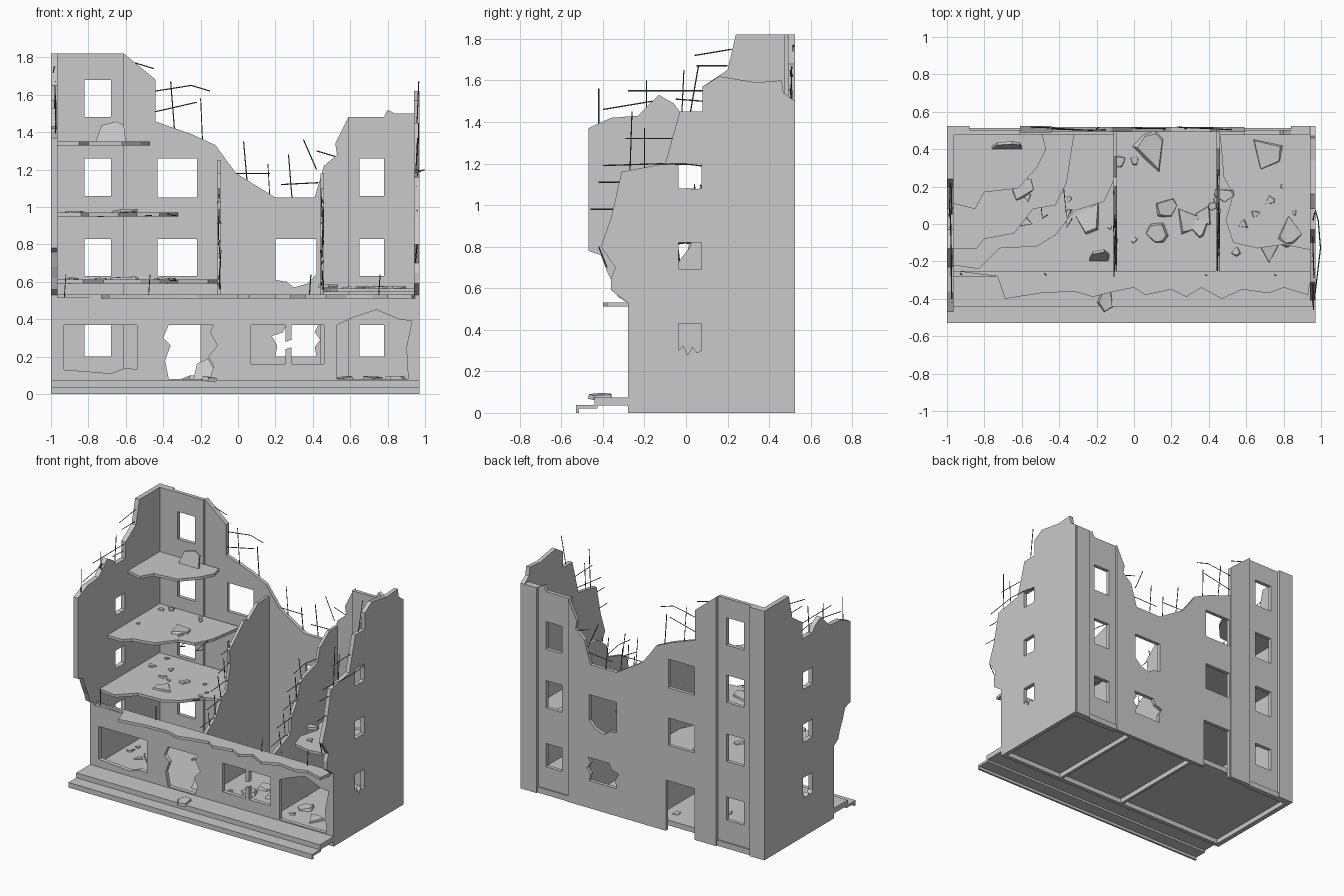
import bpy
import bmesh
import random
from math import cos, sin, pi
from mathutils import Vector, Euler, Matrix
from mathutils.geometry import tessellate_polygon

random.seed(7)
cube = bpy.data.objects.get("Cube")
if cube:
    bpy.data.objects.remove(cube, do_unlink=True)


def material(name, value):
    mat = bpy.data.materials.new(name)
    mat.use_nodes = True
    colour = (value, value, value, 1)
    mat.diffuse_color = colour
    shader = mat.node_tree.nodes["Principled BSDF"]
    shader.inputs["Base Color"].default_value = colour
    shader.inputs["Roughness"].default_value = .9
    return mat


concrete = material("concrete grey", .585)
steel = material("rusted steel dark grey", .12)

# How a flat outline (u, v) at depth d is placed for each facing axis
PLACE = {
    "x": lambda u, v, d: Vector((d, u, v)),
    "y": lambda u, v, d: Vector((u, d, v)),
    "z": lambda u, v, d: Vector((u, v, d)),
}


def add_object(name, bm):
    bmesh.ops.recalc_face_normals(bm, faces=bm.faces)
    mesh = bpy.data.meshes.new(name)
    bm.to_mesh(mesh)
    bm.free()
    mesh.materials.append(concrete)
    obj = bpy.data.objects.new(name, mesh)
    bpy.context.collection.objects.link(obj)
    return obj


def plate(name, axis, near, far, outline, holes=()):
    """Extrude an outline with holes between two depths."""
    loops = [outline, *holes]
    flat = [p for loop in loops for p in loop]
    triangles = tessellate_polygon([[Vector((u, v, 0)) for u, v in loop] for loop in loops])
    bm = bmesh.new()
    layers = [[bm.verts.new(PLACE[axis](u, v, d)) for u, v in flat] for d in (near, far)]
    for layer in layers:
        for tri in triangles:
            bm.faces.new([layer[i] for i in tri])
    start = 0
    for loop in loops:
        count = len(loop)
        for i in range(count):
            a, b = start + i, start + (i + 1) % count
            bm.faces.new((layers[0][a], layers[0][b], layers[1][b], layers[1][a]))
        start += count
    bmesh.ops.dissolve_limit(bm, angle_limit=.01, verts=bm.verts, edges=bm.edges)
    return add_object(name, bm)


def rect(left, right, low, high):
    return [(left, low), (right, low), (right, high), (left, high)]


def broken(left, right, low, high, depth):
    """Rectangular opening whose sill is chipped."""
    steps = 5
    sill = [(left + (right - left) * i / steps, low + random.uniform(-depth, depth))
            for i in range(1, steps)]
    return [(left, low)] + sill + [(right, low), (right, high), (left, high)]


def bars(name, axis, depth, paths):
    """A group of bent steel bars lying near one plane."""
    curve = bpy.data.curves.new(name, "CURVE")
    curve.dimensions = "3D"
    curve.bevel_depth = .003
    curve.bevel_resolution = 0
    curve.use_fill_caps = True
    for path in paths:
        spline = curve.splines.new("POLY")
        spline.points.add(len(path) - 1)
        for point, (u, v) in zip(spline.points, path):
            place = PLACE[axis](u, v, depth + random.uniform(-.01, .01))
            point.co = (*place, 1)
    curve.materials.append(steel)
    obj = bpy.data.objects.new(name, curve)
    bpy.context.collection.objects.link(obj)


def chunk(name, x, y, z, size, thick, tilt=.15):
    """An irregular broken lump of concrete."""
    bm = bmesh.new()
    turn = Euler((random.uniform(-tilt, tilt), random.uniform(-tilt, tilt), random.uniform(0, pi)))
    angles = [random.uniform(0, 2 * pi) for _ in range(3)] + [0, pi * .7, pi * 1.4]
    for angle in angles:
        r = size * random.uniform(.75, 1.05)
        for level, scale in ((0, 1), (thick, random.uniform(.75, 1))):
            spot = Vector((r * scale * cos(angle), r * scale * sin(angle), level))
            spot.rotate(turn)
            bm.verts.new(spot + Vector((x, y, z)))
    hull = bmesh.ops.convex_hull(bm, input=bm.verts)
    loose = [v for v in hull["geom_interior"] if isinstance(v, bmesh.types.BMVert)]
    bmesh.ops.delete(bm, geom=loose, context="VERTS")
    add_object(name, bm)


def lean(obj, pivot, angle):
    """Tip a slab about a point on its lower edge."""
    shift = Matrix.Translation(pivot)
    obj.data.transform(shift @ Matrix.Rotation(angle, 4, "X") @ shift.inverted())


# Stepped base, hollow underneath
plate("lower_step_tread", "z", .02, .037, rect(-1, .97, -.53, -.43))
plate("lower_step_riser", "y", -.53, -.515, rect(-1, .97, 0, .037))
plate("upper_step_riser", "y", -.44, -.425, rect(-1, .97, .02, .073))
plate("ground_floor", "z", .035, .073, rect(-1, .97, -.44, .5))

# Front wall with shop openings, a door gap and a collapsed bay
front_holes = [
    [(-.93, .13), (-.8, .12), (-.68, .11), (-.6, .14), (-.54, .13), (-.54, .37), (-.93, .37)],
    [(-.37, .08), (-.15, .08), (-.13, .15), (-.16, .2), (-.11, .26), (-.15, .33),
     (-.13, .37), (-.37, .37), (-.4, .3), (-.36, .26), (-.39, .18)],
    [(.07, .16), (.255, .16), (.255, .24), (.285, .25), (.285, .16), (.46, .16), (.46, .37),
     (.285, .37), (.285, .29), (.255, .28), (.255, .37), (.07, .37)],
    [(.53, .08), (.91, .08), (.9, .25), (.93, .39), (.86, .4), (.74, .45), (.62, .41), (.53, .37)],
]
plate("front_wall", "y", -.28, -.25, rect(-1, .97, 0, .515), front_holes)
plate("broken_ledge", "z", .512, .532, [
    (-.97, -.25), (-.73, -.28), (-.69, -.4), (-.5, -.37), (-.32, -.36), (-.22, -.39), (-.1, -.36),
    (0, -.34), (.06, -.38), (.2, -.35), (.28, -.39), (.36, -.34), (.47, -.4), (.58, -.35),
    (.72, -.37), (.8, -.34), (.93, -.38), (.95, -.25)])


# Side walls with ruined edges
def side_holes():
    return [broken(-.035, .075, low, high, chip)
            for low, high, chip in ((1.08, 1.2, .004), (.69, .82, .004), (.3, .43, .025))]


plate("right_tall_side_wall", "x", -1, -.965, [
    (-.28, 0), (.524, 0), (.524, 1.82), (.24, 1.82), (.2, 1.65), (.08, 1.57), (.08, 1.45),
    (-.03, 1.45), (-.06, 1.49), (-.13, 1.53), (-.23, 1.43), (-.36, 1.42), (-.47, 1.37),
    (-.47, .78), (-.41, .76), (-.38, .68), (-.35, .62), (-.33, .56), (-.28, .53)], side_holes())
plate("left_side_wall", "x", .94, .97, [
    (-.28, 0), (.524, 0), (.524, 1.5), (.47, 1.54), (.46, 1.6), (.34, 1.59), (.16, 1.62),
    (.08, 1.57), (.08, 1.45), (-.03, 1.45), (-.1, 1.2), (-.31, 1.16), (-.36, .94), (-.41, .8),
    (-.34, .7), (-.36, .65), (-.36, .59), (-.28, .53)], side_holes())

# Back wall: corner columns, recessed window strips and the broken middle
storeys = [(.2, .37), (.63, .83), (1.06, 1.26), (1.48, 1.68)]
plate("right_corner_column", "y", .475, .525, rect(-.99, -.88, 0, 1.82))
plate("left_corner_column", "y", .475, .525, rect(.84, .96, 0, 1.5))
plate("right_recess", "y", .475, .502, rect(-.88, -.61, 0, 1.82),
      [rect(-.82, -.68, low, high) for low, high in storeys])
plate("left_recess", "y", .475, .502,
      [(.59, 0), (.84, 0), (.84, 1.5), (.8, 1.52), (.78, 1.48), (.59, 1.48)],
      [rect(.65, .78, low, high) for low, high in storeys[:3]])
for left, right in ((-.88, -.61), (.59, .84)):
    plate("recess_plinth", "y", .5, .514, rect(left, right, 0, .04))
plate("right_pier", "y", .49, .525, [(-.61, 0), (-.44, 0), (-.44, 1.68), (-.61, 1.82)])
plate("middle_back_wall", "y", .492, .518, [
    (-.45, 0), (-.43, 0), (-.43, .37), (-.2, .37), (-.2, 0), (.59, 0), (.59, 1.48),
    (.56, 1.42), (.52, 1.34), (.53, 1.28), (.46, 1.22), (.41, 1.05), (.2, 1.05), (-.01, 1.18),
    (-.07, 1.26), (-.12, 1.33), (-.25, 1.39), (-.45, 1.46)],
    [rect(-.43, -.22, *storeys[1]), rect(-.43, -.22, 1.05, 1.26),
     [(.2, .61), (.26, .6), (.3, .57), (.37, .59), (.42, .64), (.42, .83), (.2, .83)],
     [(.2, .2), (.42, .2), (.41, .25), (.44, .29), (.41, .33), (.43, .37), (.26, .37),
      (.24, .33), (.18, .31), (.21, .26)]])

# Partition walls, collapsing towards the front
plate("right_partition", "x", -.11, -.09, [
    (-.25, 0), (.5, 0), (.5, 1.25), (.36, 1.25), (.25, 1.17), (.2, 1.18), (.03, 1.03),
    (.04, .92), (0, .75), (-.06, .72), (-.13, .6), (-.25, .52)])
plate("left_partition", "x", .44, .46, [
    (-.25, 0), (.5, 0), (.5, 1.18), (.4, 1.18), (.29, 1.1), (.26, 1), (.12, .96),
    (.06, .93), (.02, .8), (-.04, .72), (-.05, .6), (-.25, .52)])

# Remains of the upper floors
floors = [
    ("first_floor", .592, [(-.97, .48), (-.1, .48), (-.1, .25), (-.16, .12), (-.32, .07),
                           (-.42, -.06), (-.52, -.12), (-.72, -.13), (-.83, -.24), (-.97, -.22)]),
    ("second_floor", .95, [(-.97, .48), (-.32, .48), (-.36, .22), (-.42, .1), (-.54, .08),
                           (-.64, -.05), (-.8, -.08), (-.84, -.13), (-.97, -.13)]),
    ("third_floor", 1.33, [(-.97, .48), (-.49, .48), (-.47, .4), (-.52, .3), (-.62, .19),
                           (-.8, .17), (-.85, .08), (-.97, .11)]),
    ("left_bay_floor", .545, [(.46, .48), (.95, .48), (.95, -.14), (.8, -.11), (.66, -.13),
                              (.53, -.1), (.49, .02), (.53, .16), (.48, .25)]),
]
for floor_name, height, outline in floors:
    plate(floor_name, "z", height, height + .02, outline)

# Fallen rubble: a few big pieces, then scattered bits on each level
big_pieces = [
    (.12, -.05, .07), (.17, .1, .07), (.28, .02, .08), (.34, -.02, .07), (.38, .05, .06),
    (.1, .38, .14), (.83, -.06, .08), (.57, -.03, .06), (.72, -.15, .07), (-.23, .03, .09),
    (-.7, 0, .09), (-.15, -.41, .06)]
for x, y, size in big_pieces:
    chunk("rubble_piece", x, y, .068, size, .022)
for x, y, z, size in [(.48, .16, .57, .06), (.7, .38, .56, .1), (.83, -.03, .56, .08),
                      (-.62, .22, .968, .09), (-.62, .02, .61, .08)]:
    chunk("floor_rubble", x, y, z, size, .015, .06)
for base, left, right, front, back, count in [
        (.07, -.9, .9, -.2, .45, 22), (.61, -.9, -.3, .05, .45, 12),
        (.968, -.9, -.45, .12, .45, 8), (.563, .55, .9, -.05, .42, 5)]:
    for i in range(count):
        chunk("small_rubble", random.uniform(left, right), random.uniform(front, back),
              base, random.uniform(.012, .035), .01)
leaning = plate("leaning_slab", "y", .4, .415,
                [(-.76, 1.35), (-.6, 1.35), (-.61, 1.44), (-.65, 1.46), (-.73, 1.44)])
lean(leaning, (0, .4, 1.35), -.25)
door_slab = plate("leaning_door_slab", "y", -.2, -.185,
                  [(-.24, .07), (-.14, .07), (-.13, .14), (-.16, .2), (-.22, .17)])
lean(door_slab, (0, -.2, .07), -.4)

# Exposed steel bars along the broken edges
bars("back_bars", "y", .51, [
    [(-.55, 1.77), (-.45, 1.74)], [(-.36, 1.67), (-.34, 1.42)], [(-.44, 1.62), (-.25, 1.65), (-.15, 1.62)],
    [(-.44, 1.51), (-.22, 1.56)], [(-.2, 1.58), (-.19, 1.36)], [(.03, 1.35), (.05, 1.12)],
    [(-.01, 1.18), (.17, 1.18)], [(.16, 1.23), (.17, 1.05)], [(.27, 1.28), (.29, 1.03)],
    [(.23, 1.12), (.43, 1.13)], [(.35, 1.36), (.42, 1.2)], [(.42, 1.3), (.52, 1.27)]])
bars("tall_side_bars", "x", -.98, [
    [(-.42, 1.36), (-.42, 1.56)], [(-.4, 1.46), (-.16, 1.5)], [(-.19, 1.43), (-.19, 1.6)],
    [(-.28, 1.55), (.08, 1.55)], [(-.02, 1.44), (-.01, 1.65)], [(.04, 1.72), (.22, 1.75)],
    [(.05, 1.67), (.2, 1.67)], [(-.05, 1.51), (.08, 1.5)]])
bars("left_side_bars", "x", .957, [
    [(-.42, 1.11), (-.31, 1.11)], [(-.46, .98), (-.33, .98)], [(-.27, 1.15), (-.26, 1.45)],
    [(-.2, 1.18), (-.2, 1.37)], [(-.29, 1.32), (-.06, 1.32)], [(.02, 1.44), (.06, 1.67)],
    [(-.38, .7), (-.42, .8)]])
bars("bowed_bar", "z", 1.19, [[(.955, .12), (.985, .02), (.997, -.13), (.965, -.4)]])
for name, depth, shift in (("right_partition_bars", -.1, 0), ("left_partition_bars", .45, .03)):
    paths = []
    for i in range(5):
        reach, level = -.2 + i * .06 + shift, .58 + i * .11
        paths.append([(reach - .08, level), (reach + .06, level + .02), (reach + .2, level)])
        paths.append([(reach + .02, level - .08), (reach, level + .08)])
    bars(name, "x", depth, paths)
bars("ledge_bars", "y", -.27, [[(x, .5), (x + .01, .64)] for x in (-.93, -.48, .38, .75)])
for name, y, z in (("first_floor_bars", -.02, .6), ("second_floor_bars", .03, .96)):
    for i in range(5):
        x = i * .13 - .9
        bars(name, "z", z, [[(x, y + .2), (x + .02, y), (x + .05, y - .07 + .03 * i)]])
